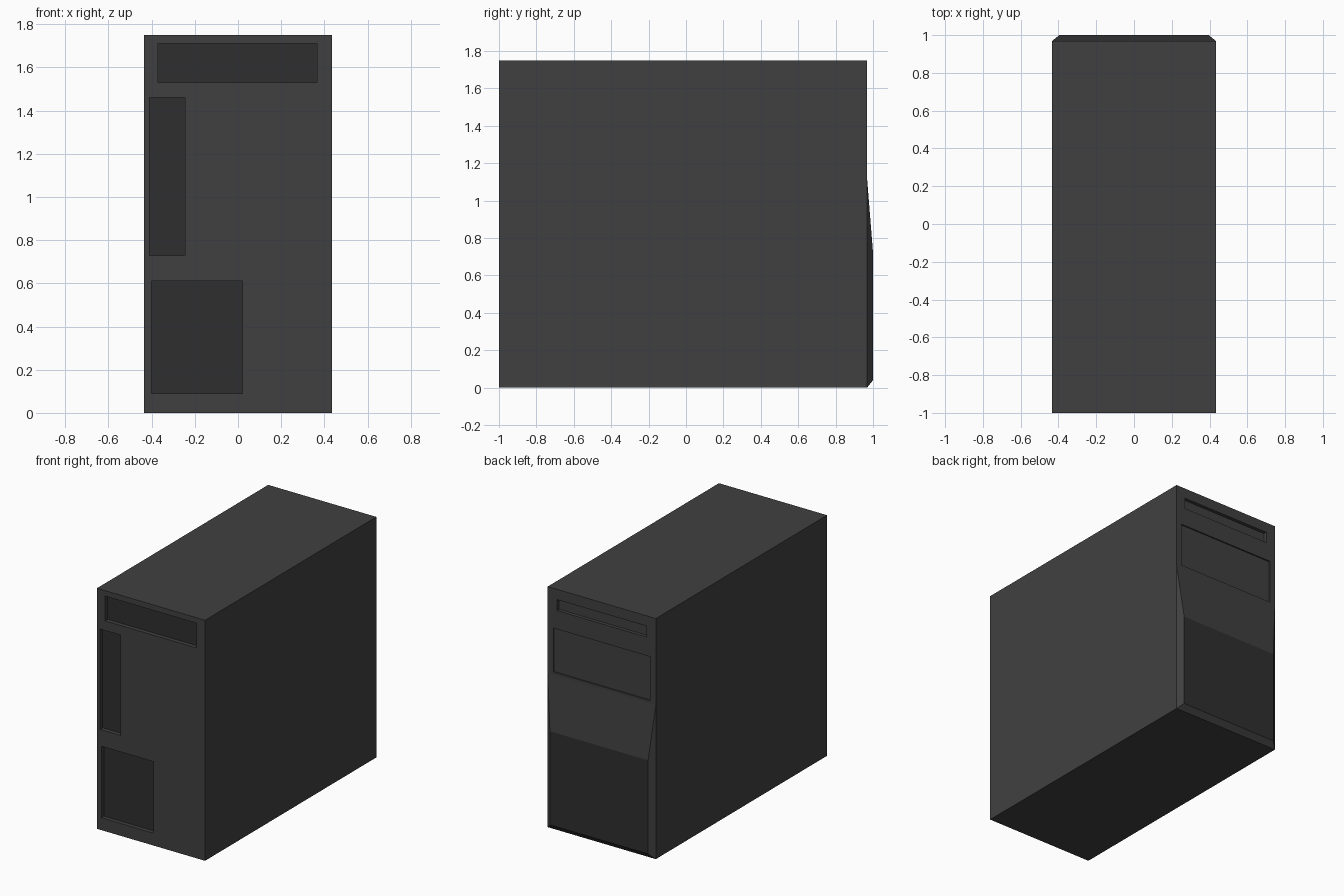
import bpy, bmesh

if "Cube" in bpy.data.objects:
    bpy.data.objects.remove(bpy.data.objects["Cube"])

def material(name, v):
    m = bpy.data.materials.new(name)
    m.diffuse_color = (v, v, v, 1)
    m.use_nodes = True
    m.node_tree.nodes["Principled BSDF"].inputs["Base Color"].default_value = m.diffuse_color
    return m

CASE = material("case_grey", 0.051)
DARK = material("dark_grey", 0.028)

def finish(name, bm, *mats):
    bmesh.ops.recalc_face_normals(bm, faces=bm.faces)
    me = bpy.data.meshes.new(name)
    bm.to_mesh(me)
    bm.free()
    for m in mats:
        me.materials.append(m)
    ob = bpy.data.objects.new(name, me)
    bpy.context.collection.objects.link(ob)
    return ob

def box(name, x, y, z, mat):
    bm = bmesh.new()
    bmesh.ops.create_cube(bm, size=1)
    for v in bm.verts:
        v.co = [(a + b) / 2 + c * (b - a) for (a, b), c in zip((x, y, z), v.co)]
    return finish(name, bm, mat)

def cut(target, x, y, z):
    cutter = box("cutter", x, y, z, CASE)
    cutter.hide_render = True
    mod = target.modifiers.new("recess", 'BOOLEAN')
    mod.operation, mod.solver, mod.object = 'DIFFERENCE', 'EXACT', cutter
    bpy.context.view_layer.objects.active = target
    bpy.ops.object.modifier_apply(modifier=mod.name)
    bpy.data.objects.remove(cutter)

W, YB, H = 0.435, 0.968, 1.75
case = box("case_body", (-W, W), (-1, YB), (0, H), CASE)

# Recessed bays on the -y side, each with a dark floor plate
bays = {"top_bay": ((-0.37, 0.365), (1.53, 1.71)),
        "port_bay": ((-0.41, -0.245), (0.73, 1.46)),
        "power_supply_bay": ((-0.40, 0.02), (0.09, 0.61))}
for name, (x, z) in bays.items():
    cut(case, x, (-1.1, -0.965), z)
    box(name + "_plate", x, (-0.97, -0.964), z, DARK)

# Disc slot and shallow drive cover on the +y side
cut(case, (-0.36, 0.36), (YB - 0.025, 1.1), (1.595, 1.675))
cut(case, (-0.39, 0.39), (YB - 0.01, 1.1), (1.14, 1.46))

# Protruding lower fascia: chamfered edges, sloped top, dark flat panel
bm = bmesh.new()
pts = [(W, YB, 0), (0.395, 1, 0.04), (0.395, 1, 0.72), (W, YB, 1.12), (0.39, YB, 1.12)]
R = [bm.verts.new(p) for p in pts]
L = [bm.verts.new((-x, y, z)) for x, y, z in pts]
for S in (R, L):
    bm.faces.new(S[:4])
    bm.faces.new(S[2:])
bm.faces.new((R[0], R[1], L[1], L[0]))
bm.faces.new((R[2], R[4], L[4], L[2]))
bm.faces.new((R[1], R[2], L[2], L[1])).material_index = 1
bm.faces.new((R[0], R[3], R[4], L[4], L[3], L[0]))
finish("lower_fascia", bm, CASE, DARK)
